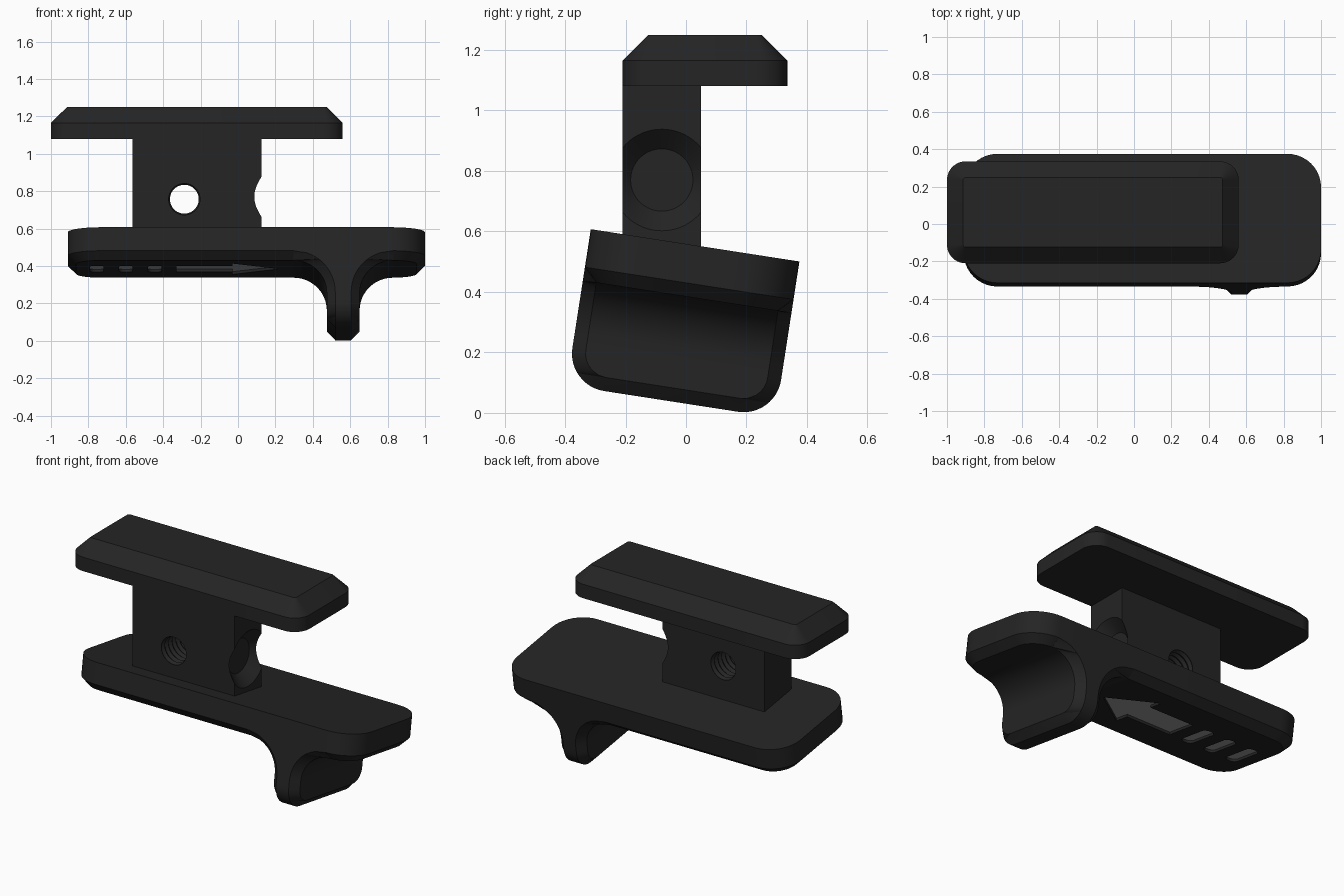
import bpy, bmesh, math

if "Cube" in bpy.data.objects:
    bpy.data.objects.remove(bpy.data.objects["Cube"])

TILT = math.radians(-8.8)


def material(name, v):
    m = bpy.data.materials.new(name)
    m.diffuse_color = (v, v, v, 1)
    m.use_nodes = True
    m.node_tree.nodes["Principled BSDF"].inputs["Base Color"].default_value = m.diffuse_color
    return m


BLACK = material("matte black", 0.018)
GREY = material("marking grey", 0.35)


def loft(name, rings, tilt=0.0):
    """Skin a stack of equal-length point rings and cap both ends."""
    bm = bmesh.new()
    loops = [[bm.verts.new(p) for p in ring] for ring in rings]
    n = len(loops[0])
    for a, b in zip(loops, loops[1:]):
        for i in range(n):
            j = (i + 1) % n
            bm.faces.new((a[i], a[j], b[j], b[i]))
    bm.faces.new(loops[0])
    bm.faces.new(loops[-1])
    bmesh.ops.remove_doubles(bm, verts=bm.verts, dist=1e-5)
    bmesh.ops.recalc_face_normals(bm, faces=bm.faces)
    me = bpy.data.meshes.new(name)
    bm.to_mesh(me)
    bm.free()
    me.materials.append(BLACK)
    ob = bpy.data.objects.new(name, me)
    ob.rotation_euler.x = tilt
    bpy.context.collection.objects.link(ob)
    return ob


def rounded_rect(x0, x1, y0, y1, r, z, inset=0.0, n=10):
    x0, x1, y0, y1, r = x0 + inset, x1 - inset, y0 + inset, y1 - inset, max(r - inset, 0.012)
    corners = [(x1 - r, y1 - r), (x0 + r, y1 - r), (x0 + r, y0 + r), (x1 - r, y0 + r)]
    return [(cx + r * math.cos(a), cy + r * math.sin(a), z)
            for k, (cx, cy) in enumerate(corners)
            for a in [(k + i / n) * math.pi / 2 for i in range(n + 1)]]


def circle(r, place, n=48):
    return [place(r * math.cos(2 * math.pi * i / n), r * math.sin(2 * math.pi * i / n))
            for i in range(n)]


def cut(target, cutter):
    mod = target.modifiers.new("cut", 'BOOLEAN')
    mod.operation, mod.solver, mod.object = 'DIFFERENCE', 'EXACT', cutter
    bpy.context.view_layer.update()
    with bpy.context.temp_override(object=target, active_object=target):
        bpy.ops.object.modifier_apply(modifier=mod.name)
    bpy.data.objects.remove(cutter)


# Top plate with a wide upper chamfer
top = (-1.0, 0.56, -0.21, 0.335, 0.10)
top_plate = loft("top_plate", [rounded_rect(*top, 1.08), rounded_rect(*top, 1.165),
                               rounded_rect(*top, 1.25, 0.086)])

# Stem block
stem = loft("stem", [[(-0.565, -0.21, z), (0.125, -0.21, z), (0.125, 0.05, z), (-0.565, 0.05, z)]
                     for z in (0.49, 1.10)])

# Threaded cross hole
rings = [circle(0.077, lambda a, b: (-0.287 + a, -0.24, 0.757 + b))]
for i in range(17):
    y = -0.22 + i * 0.0175
    rings.append(circle((0.077, 0.089)[i % 2], lambda a, b: (-0.287 + a, y, 0.757 + b)))
cut(stem, loft("hole_cutter", rings))

# Conical recess in the end of the stem
cut(stem, loft("recess_cutter", [circle(r, lambda a, b: (x, -0.08 + a, 0.77 + b), 64)
                                 for x, r in ((0.145, 0.188), (0.06, 0.103))]))

# Tilted lower plate, chamfered underneath
low = (-0.91, 1.0, -0.404, 0.294, 0.18)
V_BOT, V_TOP, CH = 0.38, 0.552, 0.045
lower_plate = loft("lower_plate", [rounded_rect(*low, V_BOT, CH), rounded_rect(*low, V_BOT + CH),
                                   rounded_rect(*low, V_TOP)], TILT)

# Sunken arrow and dashes on the underside
MID, DEPTH = -0.055, 0.015
arrow = [(-0.33, -0.1), (-0.03, -0.1), (-0.03, -0.19), (0.22, 0),
         (-0.03, 0.19), (-0.03, 0.1), (-0.33, 0.1)]
shapes = [[(x, MID + y) for x, y in arrow]]
for x in (-0.755, -0.6, -0.445):
    shapes.append([p[:2] for p in rounded_rect(x - 0.037, x + 0.037, MID - 0.11, MID + 0.11,
                                               0.03, 0, n=5)])
for s in shapes:
    cut(lower_plate, loft("mark_cutter", [[(x, y, z) for x, y in s]
                                          for z in (V_BOT - 0.05, V_BOT + DEPTH)], TILT))
lower_plate.data.materials.append(GREY)
for f in lower_plate.data.polygons:
    f.material_index = int(abs(f.center.z - V_BOT - DEPTH) < 1e-3 and f.normal.z < -0.9)

# Finger fin: horizontal slices with chamfered edges, flaring into the plate
FX, H, R, V0, W0, FR = 0.5625, 0.349, 0.125, 0.03, 0.0425, 0.178


def reach(v, d):
    """Half length of the fin at height v for an outline inset by d."""
    if v < V0 + R:
        return H - R + math.sqrt(max((R - d) ** 2 - (V0 + R - v) ** 2, 0))
    return H - d


def flare(v, r):
    """Extra half width from the fillet of radius r."""
    h = min(max(v - (V_BOT - FR), 0), r)
    return r - math.sqrt(r * r - h * h)


levels = [V0 + R * (1 - math.cos(i * math.pi / 24)) for i in range(13)] + [V0 + CH]
levels += [V_BOT - FR + FR * math.sin(i * math.pi / 24) for i in range(13)]
levels += [V_BOT + CH * i / 4 for i in range(1, 5)]
slices = []
for v in sorted(levels):
    d = min(CH, v - V0, V_BOT + CH - v) if v > V_BOT else min(CH, v - V0)
    outer, inner = reach(v, 0), reach(v, d)
    w_out = W0 + flare(v, FR + CH)
    w_in = W0 + d + flare(v, FR) if v <= V_BOT else W0 + CH + FR
    half = [(w_out, -outer), (w_in, -inner), (w_in, inner), (w_out, outer)]
    slices.append([(FX + x, MID + y, v) for x, y in half]
                  + [(FX - x, MID + y, v) for x, y in reversed(half)])
fin = loft("finger_fin", slices, TILT)

# Smooth curved areas, keep hard edges
for ob in (top_plate, stem, lower_plate, fin):
    bpy.ops.object.select_all(action='DESELECT')
    ob.select_set(True)
    bpy.context.view_layer.objects.active = ob
    bpy.ops.object.shade_smooth_by_angle(angle=math.radians(25))
